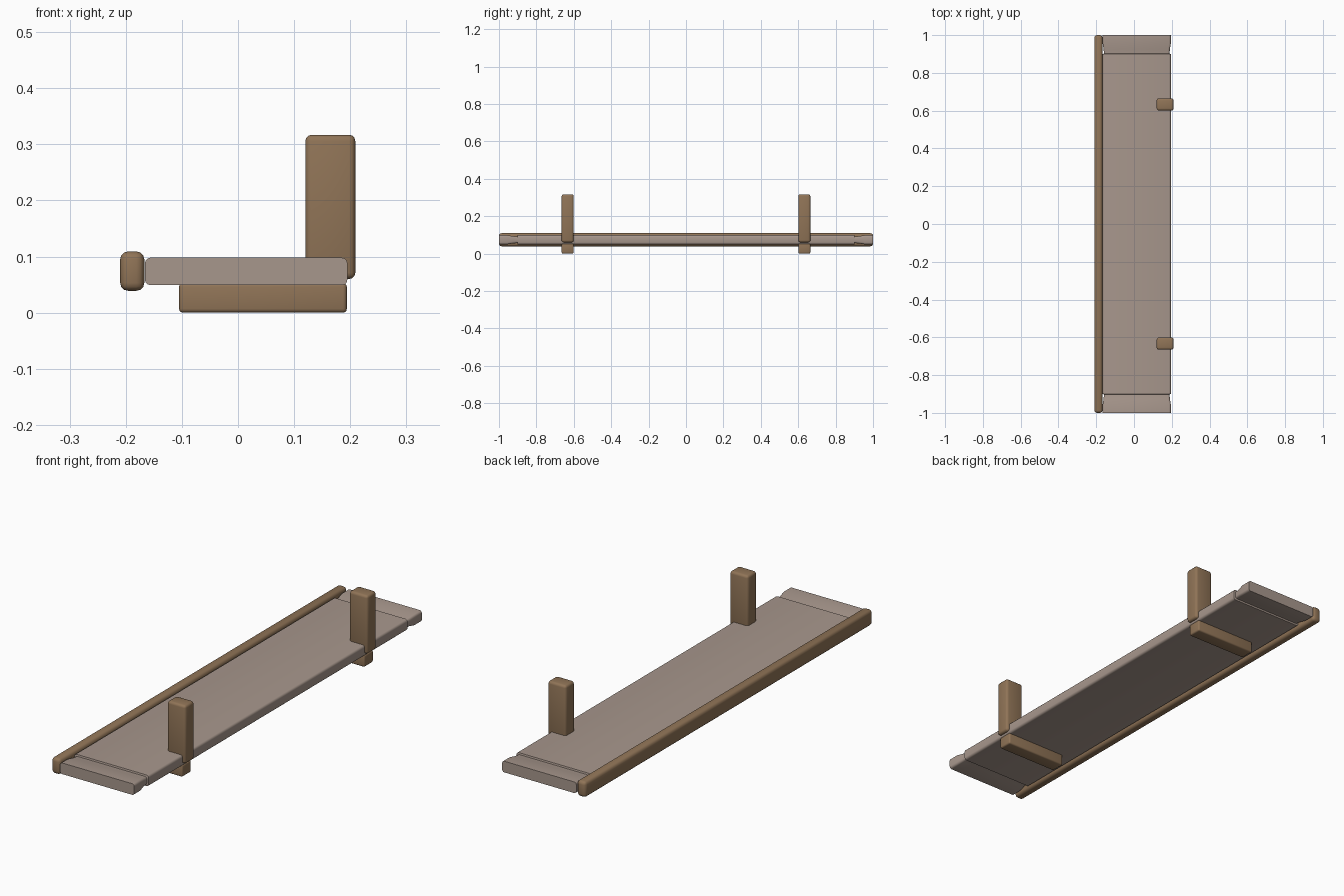
import bpy, bmesh, math

if "Cube" in bpy.data.objects:
    bpy.data.objects.remove(bpy.data.objects["Cube"])


def material(name, rgb):
    m = bpy.data.materials.new(name)
    m.diffuse_color = (*rgb, 1)
    m.use_nodes = True
    m.node_tree.nodes["Principled BSDF"].inputs["Base Color"].default_value = m.diffuse_color
    return m


wood = material("brown wood", (0.28, 0.175, 0.095))
board = material("grey board", (0.39, 0.31, 0.265))


def finish(name, bm, mat):
    bmesh.ops.recalc_face_normals(bm, faces=bm.faces)
    me = bpy.data.meshes.new(name)
    bm.to_mesh(me)
    bm.free()
    me.materials.append(mat)
    ob = bpy.data.objects.new(name, me)
    bpy.context.collection.objects.link(ob)
    bpy.ops.object.select_all(action='DESELECT')
    ob.select_set(True)
    bpy.context.view_layer.objects.active = ob
    bpy.ops.object.shade_smooth_by_angle(angle=math.radians(35))
    return ob


def rounded_box(name, x, y, z, bevel, mat):
    """Box between the given (min, max) pairs with rounded edges."""
    bm = bmesh.new()
    bmesh.ops.create_cube(bm, size=1)
    for v in bm.verts:
        for i, (a, b) in enumerate((x, y, z)):
            v.co[i] = (a + b) / 2 + v.co[i] * (b - a)
    bmesh.ops.bevel(bm, geom=bm.edges[:], offset=bevel, segments=3,
                    profile=0.5, affect='EDGES')
    return finish(name, bm, mat)


def rounded_section(x0, x1, z0, z1, r, steps=3):
    """Outline of a rounded rectangle in x and z."""
    pts = []
    for k, (cx, cz) in enumerate(((x1 - r, z1 - r), (x0 + r, z1 - r),
                                  (x0 + r, z0 + r), (x1 - r, z0 + r))):
        for s in range(steps + 1):
            a = math.pi / 2 * (k + s / steps)
            pts.append((cx + r * math.cos(a), cz + r * math.sin(a)))
    return pts


# shelf board: rounded section lofted lengthwise, with a shallow groove near each end
half = [(0.9, 0), (0.902, 0.007), (0.925, 0.005), (0.955, 0), (1.0, 0)]
stations = [(-y, d) for y, d in reversed(half)] + half
bm = bmesh.new()
rings = [[bm.verts.new((px, y, pz)) for px, pz in
          rounded_section(-0.166 + d, 0.195 - d, 0.049 + d, 0.098 - d, 0.01)]
         for y, d in stations]
for a, b in zip(rings, rings[1:]):
    for i in range(len(a)):
        j = (i + 1) % len(a)
        bm.faces.new((a[i], a[j], b[j], b[i]))
bm.faces.new(rings[0])
bm.faces.new(rings[-1])
finish("shelf_board", bm, board)

# rail along the open long edge
rounded_box("edge_rail", (-0.21, -0.167), (-1, 1), (0.039, 0.109), 0.014, wood)

# posts and supports, one pair at each side
for side, y in (("front", -0.633), ("back", 0.633)):
    rounded_box(side + "_post", (0.12, 0.209), (y - 0.032, y + 0.032),
                (0.06, 0.317), 0.011, wood)
    rounded_box(side + "_support", (-0.105, 0.194), (y - 0.032, y + 0.032),
                (0.0, 0.053), 0.007, wood)
